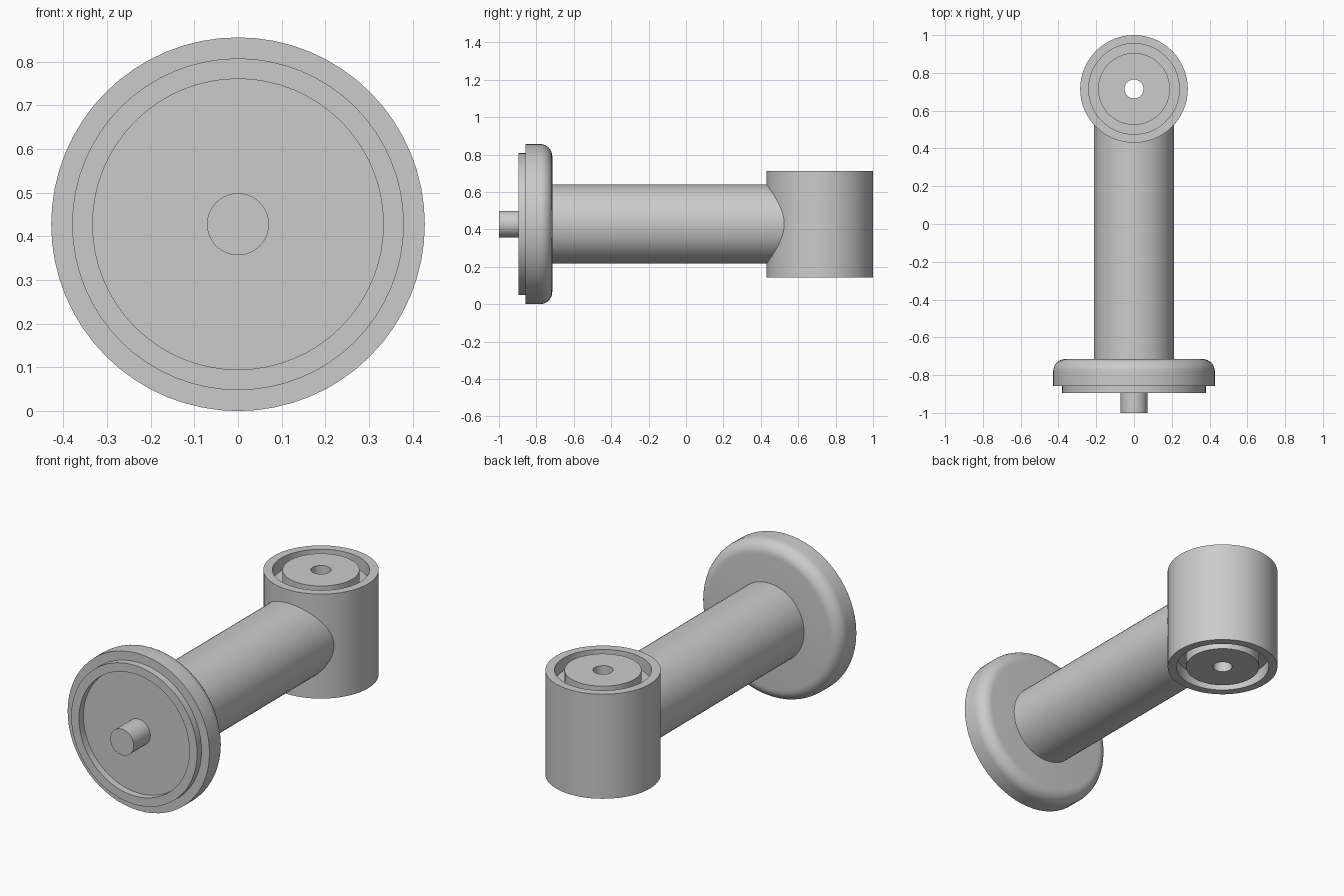
import bpy, bmesh, math
from mathutils import Matrix, Vector

cube = bpy.data.objects.get("Cube")
if cube:
    bpy.data.objects.remove(cube, do_unlink=True)

AXIS_Z = 0.428      # height of the arm axis
BARREL_Y = 0.715    # centre of the upright barrel
SIDES = 64

grey = bpy.data.materials.new("plain_grey")
grey.use_nodes = True
grey.diffuse_color = (0.6, 0.6, 0.6, 1)
grey.node_tree.nodes["Principled BSDF"].inputs["Base Color"].default_value = (0.6, 0.6, 0.6, 1)


def lathe(name, profile, matrix, closed=False):
    """Turn a (radius, height) profile around local z."""
    bm = bmesh.new()
    verts = [bm.verts.new((r, 0, h)) for r, h in profile]
    pairs = list(zip(verts, verts[1:]))
    if closed:
        pairs.append((verts[-1], verts[0]))
    edges = [bm.edges.new(p) for p in pairs]
    bmesh.ops.spin(bm, geom=verts + edges, cent=(0, 0, 0), axis=(0, 0, 1),
                   angle=2 * math.pi, steps=SIDES, use_duplicate=False)
    bmesh.ops.remove_doubles(bm, verts=bm.verts, dist=0.0001)
    bmesh.ops.recalc_face_normals(bm, faces=bm.faces)
    bm.transform(matrix)
    mesh = bpy.data.meshes.new(name)
    bm.to_mesh(mesh)
    bm.free()
    mesh.materials.append(grey)
    obj = bpy.data.objects.new(name, mesh)
    bpy.context.collection.objects.link(obj)
    bpy.ops.object.select_all(action='DESELECT')
    obj.select_set(True)
    bpy.context.view_layer.objects.active = obj
    bpy.ops.object.shade_smooth_by_angle(angle=math.radians(30))
    return obj


# Lathe height points to the front (-y) for the arm parts
forward = Matrix.Translation((0, 0, AXIS_Z)) @ Matrix.Rotation(math.pi / 2, 4, 'X')

# Flange: rounded back edge, raised front ring, recessed face
FILLET = 0.065
rounding = [(0.428 - FILLET + FILLET * math.sin(a), 0.715 + FILLET - FILLET * math.cos(a))
            for a in (math.pi / 2 * i / 8 for i in range(9))]
lathe("flange", [(0, 0.715)] + rounding +
      [(0.428, 0.857), (0.38, 0.857), (0.38, 0.895), (0.333, 0.895), (0.333, 0.857), (0, 0.857)],
      forward)

# Centre pin and tubular arm
lathe("centre_pin", [(0, 0.85), (0.071, 0.85), (0.071, 1.0), (0, 1.0)], forward)
lathe("arm_tube", [(0, -0.55), (0.212, -0.55), (0.212, 0.72), (0, 0.72)], forward)

# Upright barrel: through hole, with a ring groove in both ends
HALF, GROOVE = 0.285, 0.07
upper = [(0.05, HALF), (0.19, HALF), (0.19, HALF - GROOVE),
         (0.24, HALF - GROOVE), (0.24, HALF), (0.285, HALF)]
lower = [(r, -h) for r, h in reversed(upper)]
lathe("barrel", upper + lower, Matrix.Translation(Vector((0, BARREL_Y, AXIS_Z))), closed=True)
